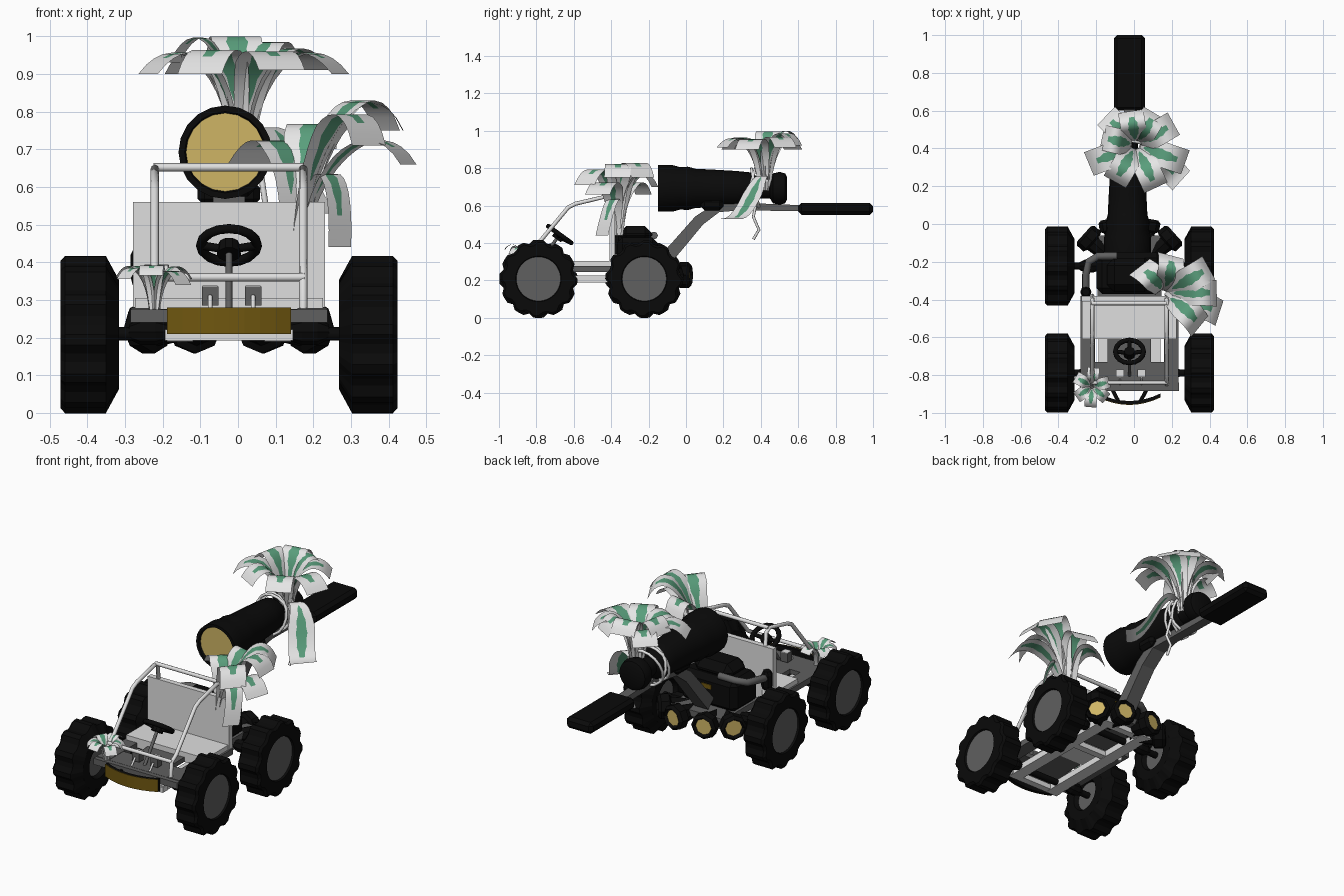
import bpy, bmesh, math
from mathutils import Vector, Matrix

if "Cube" in bpy.data.objects:
    bpy.data.objects.remove(bpy.data.objects["Cube"])

CX = -0.024  # centre line of the buggy


def mat(name, r, g, b):
    m = bpy.data.materials.new(name)
    m.diffuse_color = (r, g, b, 1)
    m.use_nodes = True
    m.node_tree.nodes["Principled BSDF"].inputs["Base Color"].default_value = m.diffuse_color
    return m


BLACK = mat("black", .003, .003, .003)
GREY = mat("frame grey", .115, .115, .115)
HUB = mat("hub grey", .115, .115, .115)
PALE = mat("pale grey", .74, .74, .74)
WHITE = mat("leaf white", .79, .79, .79)
GREEN = mat("leaf green", .10, .34, .20)
GOLD = mat("light gold", .62, .46, .13)
DARK_GOLD = mat("dark gold", .16, .095, .005)


def finish(name, bm, mats, smooth=False, fix=True):
    if fix:
        bmesh.ops.recalc_face_normals(bm, faces=bm.faces)
    me = bpy.data.meshes.new(name)
    bm.to_mesh(me)
    bm.free()
    for m in mats:
        me.materials.append(m)
    ob = bpy.data.objects.new(name, me)
    bpy.context.collection.objects.link(ob)
    if smooth:
        bpy.context.view_layer.objects.active = ob
        bpy.ops.object.select_all(action='DESELECT')
        ob.select_set(True)
        bpy.ops.object.shade_smooth_by_angle(angle=math.radians(35))
    return ob


def box(name, lo, hi, m, bevel=0):
    bm = bmesh.new()
    lo, hi = Vector(lo), Vector(hi)
    bmesh.ops.create_cube(bm, size=1, matrix=Matrix.Translation((lo + hi) / 2) @ Matrix.Diagonal((*(hi - lo), 1)))
    if bevel:
        bmesh.ops.bevel(bm, geom=bm.edges[:], offset=bevel, segments=1, affect='EDGES')
    return finish(name, bm, [m])


def tube(name, pts, r, m, cyclic=False):
    cu = bpy.data.curves.new(name, 'CURVE')
    cu.dimensions = '3D'
    sp = cu.splines.new('POLY')
    sp.points.add(len(pts) - 1)
    for p, q in zip(sp.points, pts):
        p.co = (*q, 1)
    sp.use_cyclic_u = cyclic
    cu.bevel_depth, cu.bevel_resolution, cu.use_fill_caps = r, 2, True
    cu.materials.append(m)
    ob = bpy.data.objects.new(name, cu)
    bpy.context.collection.objects.link(ob)
    return ob


def revolve(name, prof, origin, direction, segs, mats, idx=None, lug=None, smooth=False):
    """Spin (radius, distance) points round a direction; idx gives a material per band."""
    bm = bmesh.new()
    rot = Vector(direction).to_track_quat('Z', 'Y')
    rings = []
    for k, (r, d) in enumerate(prof):
        ring = []
        for i in range(segs):
            a = 2 * math.pi * i / segs
            rr = r - .017 if lug and k in lug and i % 4 > 1 else r
            ring.append(bm.verts.new(Vector(origin) + rot @ Vector((rr * math.cos(a), rr * math.sin(a), d))))
        rings.append(ring)
    for k in range(len(rings) - 1):
        for i in range(segs):
            j = (i + 1) % segs
            f = bm.faces.new((rings[k][i], rings[k][j], rings[k + 1][j], rings[k + 1][i]))
            f.material_index = idx[k + 1] if idx else 0
    bm.faces.new(rings[0]).material_index = idx[0] if idx else 0
    bm.faces.new(rings[-1]).material_index = idx[-1] if idx else 0
    return finish(name, bm, mats, smooth)


# wheels: lugged tyre with a grey hub, tapering on the inner side
for side, sn in (("left", -1), ("right", 1)):
    for end, y in (("front", -.789), ("rear", -.223)):
        prof = [(.118, .01), (.122, 0), (.196, 0), (.209, .012), (.209, .12), (.145, .155), (.09, .155), (.08, .13)]
        revolve(end + "_" + side + "_wheel", prof, (CX + sn * .447, y, .208), (-sn, 0, 0), 48,
                [BLACK, HUB], [1, 0, 0, 0, 0, 0, 0, 0, 1], lug=(2, 3, 4))
for end, y in (("front", -.789), ("rear", -.223)):
    tube(end + "_axle", [(CX - .33, y, .21), (CX + .33, y, .21)], .018, BLACK)
    for sn in (-1, 1):
        revolve(end + "_axle_joint", [(.02, 0), (.035, .03), (.035, .07), (.025, .1)],
                (CX + sn * .265, y, .215), (-sn, 0, 0), 8, [BLACK])

# chassis: pale lower rails with cross members, grey floor with two openings
for sn in (-1, 1):
    box("chassis_rail", (CX + sn * .13 - .035, -.87, .19), (CX + sn * .13 + .035, -.08, .225), PALE)
    box("side_sill", (CX + sn * .221 - .039, -.86, .245), (CX + sn * .221 + .039, -.38, .278), GREY)
    box("floor_side_strip", (CX + sn * .15 - .035, -.86, .25), (CX + sn * .15 + .035, -.73, .276), GREY)
for y in (-.86, -.40, -.12):
    box("cross_member", (CX - .17, y - .02, .192), (CX + .17, y + .02, .222), PALE)
box("floor_centre", (CX - .115, -.86, .25), (CX + .115, -.6, .276), GREY)
box("floor_front", (CX - .262, -.885, .24), (CX + .262, -.84, .275), GREY)
box("seat_base", (CX - .25, -.61, .25), (CX + .25, -.385, .305), PALE)
box("seat_back", (CX - .255, -.41, .28), (CX + .255, -.38, .56), PALE)
box("rear_deck", (CX - .17, -.38, .225), (CX + .17, -.06, .26), GREY)

# roll cage
for sn in (-1, 1):
    x = CX + sn * .197
    tube("cage_side", [(x, -.85, .26), (x, -.84, .36), (x, -.8, .385), (x, -.63, .59), (x, -.59, .61),
                       (x, -.43, .648), (x, -.40, .63), (x, -.38, .2)], .011, PALE)
for y, z in ((-.84, .36), (-.42, .652)):
    tube("cage_crossbar", [(CX - .2, y, z), (CX + .2, y, z)], .011, PALE)

# steering wheel, column, pedals
c, u, n = Vector((CX, -.675, .445)), Vector((0, .81, -.59)), Vector((0, .59, .81))
ring = [c + .075 * (math.cos(a) * Vector((1, 0, 0)) + math.sin(a) * u) for a in [i * math.pi / 8 for i in range(16)]]
tube("steering_wheel", ring, .013, BLACK, True)
for i in (0, 4, 8):
    tube("steering_spoke", [c - n * .015, ring[i]], .011, BLACK)
revolve("steering_hub", [(.032, -.03), (.028, .005)], c, n, 10, [BLACK])
tube("steering_column", [c, c - n * .22], .009, GREY)
for sn in (-1, 1):
    x = CX + .007 + sn * .057
    box("pedal", (x - .022, -.81, .285), (x + .022, -.77, .335), GREY)
    box("pedal_top_plate", (x - .02, -.81, .334), (x + .02, -.77, .338), PALE)
    tube("pedal_lever", [(x, -.85, .27), (x, -.815, .31)], .006, PALE)

# front bumper: bowed gold plate on black backing and struts
for name, off, th, top, m in (("bumper_plate", 0, .003, .28, DARK_GOLD), ("bumper_backing", .003, .018, .28, BLACK)):
    bm = bmesh.new()
    rows = []
    for i in range(9):
        t = i / 4 - 1
        y = -.958 + off + .04 * t * t
        rows.append([bm.verts.new((CX + .165 * t, y + d, z)) for d, z in ((0, .21), (0, top), (th, top), (th, .21))])
    for a, b in zip(rows, rows[1:]):
        for k in range(4):
            bm.faces.new((a[k], b[k], b[(k + 1) % 4], a[(k + 1) % 4]))
    bm.faces.new(rows[0])
    bm.faces.new(rows[-1])
    finish(name, bm, [m])
for sn in (-1, 1):
    tube("bumper_strut", [(CX + sn * .1, -.86, .25), (CX + sn * .06, -.935, .25)], .01, BLACK)

# engine, intake pipe and four fanned exhausts
box("engine_block", (CX - .175, -.37, .25), (CX + .175, -.15, .43), BLACK, .03)
box("engine_cover", (CX - .12, -.36, .4), (CX + .12, -.18, .49), BLACK, .04)
box("engine_badge_plate", (CX - .03, -.151, .36), (CX + .03, -.146, .385), DARK_GOLD)
tube("intake_pipe", [(-.09, -.17, .44), (-.19, -.17, .44), (-.24, -.2, .43), (-.255, -.27, .42), (-.255, -.37, .4)],
     .02, GREY)
revolve("air_filter", [(.025, 0), (.03, .02), (.03, .08), (.02, .1)], (-.255, -.36, .34), (0, 0, 1), 8, [BLACK])
for x, y, ang in ((-.145, -.14, 48), (-.075, -.1, 10), (.075, -.1, -10), (.145, -.14, -48)):
    a = math.radians(ang)
    d = (-math.sin(a), math.cos(a), 0)
    revolve("exhaust", [(.03, -.06), (.045, .02), (.05, .06), (.07, .07), (.07, .115), (.055, .13), (.045, .115)],
            (CX + x, y, .228), d, 8, [BLACK, GOLD], [0] * 7 + [1])

# rising grey support arm with a padded end
bm = bmesh.new()
path = [(-.13, .29, .035), (-.05, .38, .033), (.07, .52, .03), (.17, .59, .026), (.3, .595, .02), (.64, .585, .016)]
rows = []
for i, (y, z, h) in enumerate(path):
    p, q = path[max(i - 1, 0)], path[min(i + 1, 5)]
    t = Vector((0, q[0] - p[0], q[1] - p[1])).normalized()
    nv = Vector((0, -t.z, t.y)) * h
    w = .042 if i < 4 else .028
    rows.append([bm.verts.new(Vector((CX + sx * w, y, z)) + s * nv) for sx, s in ((-1, -1), (1, -1), (1, 1), (-1, 1))])
for a, b in zip(rows, rows[1:]):
    for k in range(4):
        bm.faces.new((a[k], b[k], b[(k + 1) % 4], a[(k + 1) % 4]))
bm.faces.new(rows[0])
bm.faces.new(rows[-1])
finish("support_arm", bm, [GREY])
box("end_pad", (CX - .083, .60, .55), (CX + .083, 1.0, .615), BLACK, .018)

# big black barrel with a gold front disc
barrel = [(.104, .012), (.108, 0), (.124, 0), (.124, .08), (.113, .12), (.116, .16), (.105, .2), (.1, .3), (.093, .42),
          (.085, .5), (.055, .54), (.055, .6), (.08, .615), (.088, .65), (.08, .68), (.06, .69)]
revolve("barrel", barrel, (-.034, -.15, .692), (0, 1, 0), 20, [BLACK, GOLD], [1] + [0] * 16, smooth=True)
box("barrel_saddle", (CX - .07, .08, .575), (CX + .07, .2, .64), BLACK, .02)
for y, lean in ((.34, .03), (.37, -.02), (.40, .04)):
    tie = [(-.034 + .098 * math.cos(a), y + lean * math.sin(a), .692 + .105 * math.sin(a))
           for a in [i * math.pi / 8 for i in range(16)]]
    tube("tie_band", tie, .008, WHITE, True)
tube("tie_end", [(.06, .38, .64), (.075, .36, .54), (.07, .39, .47), (.07, .36, .42)], .008, WHITE)


# curled leaves: square-ended ribbon along a bezier with a green streak on the upper part
def leaf(name, p, width):
    p = [Vector(q) for q in p]
    flat = p[3] - p[0]
    side = Vector((-flat.y, flat.x, 0)).normalized()
    bm = bmesh.new()
    rows, N = [], 14
    for i in range(N + 1):
        t = i / N
        s = 1 - t
        c = p[0] * s**3 + p[1] * 3 * s * s * t + p[2] * 3 * s * t * t + p[3] * t**3
        w = width * (.35 + .65 * min(1, t / .5)) / 2
        g = .06 + .34 * math.sin(math.pi * min(1, max(0, (t - .2) / .74))) + .04 * (-1)**i
        rows.append([bm.verts.new(c + side * w * k) for k in (-1, -g, g, 1)])
    for i, (a, b) in enumerate(zip(rows, rows[1:])):
        for k in range(3):
            f = bm.faces.new((a[k], a[k + 1], b[k + 1], b[k]))
            f.material_index = 1 if k == 1 and 3 <= i <= 11 else 0
    finish(name, bm, [WHITE, GREEN], True)


def plant(name, base, lean, leaves, width):
    b, lean = Vector(base), Vector(lean)
    for ang, reach, top, tip in leaves:
        o = Vector((math.cos(math.radians(ang)), math.sin(math.radians(ang)), 0))
        z = Vector((0, 0, 1))
        leaf(name, (b + o * width * .15, b + lean * .4 + o * reach * .1 + z * top * .9,
                    b + lean + o * reach * .62 + z * top * 1.3, b + lean + o * reach + z * tip), width)


plant("barrel_leaf", (.01, .42, .68), (.005, -.01, 0),
      [(135, .23, .27, .22), (62, .20, .30, .24), (200, .27, .27, .22), (-18, .27, .27, .22), (32, .23, .28, .23),
       (-65, .24, .27, .23), (165, .19, .31, .25), (238, .22, .28, .22), (100, .19, .31, .26)], .135)
leaf("hanging_barrel_leaf", ((.04, .42, .74), (.15, .40, .84), (.15, .33, .50), (.25, .23, .53)), .14)
plant("rear_leaf", (.15, -.37, .44), (.09, .03, 0),
      [(-62, .23, .35, .27), (-8, .20, .37, .31), (-32, .25, .28, .22), (35, .19, .38, .31),
       (105, .18, .32, .26), (152, .24, .28, .22)], .14)
leaf("rear_low_leaf", ((.17, -.36, .48), (.22, -.37, .72), (.28, -.40, .66), (.27, -.45, .44)), .09)
plant("front_leaf", (-.222, -.86, .27), (0, 0, 0),
      [(15, .095, .12, .085), (85, .10, .12, .10), (150, .10, .12, .09), (215, .10, .115, .085),
       (265, .11, .12, .095), (-40, .10, .11, .07)], .064)
